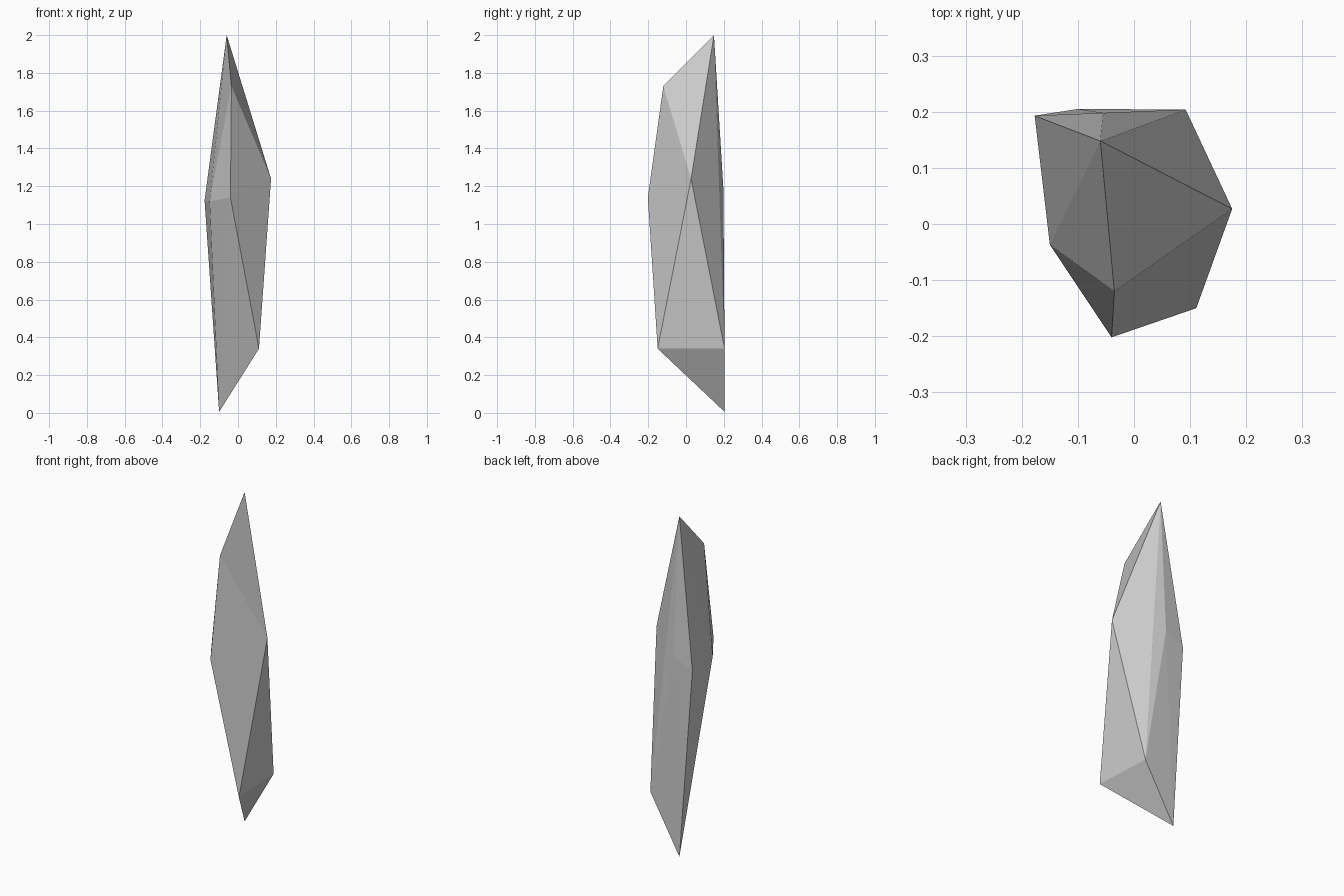
import bpy, bmesh

if "Cube" in bpy.data.objects:
    bpy.data.objects.remove(bpy.data.objects["Cube"])

# Faceted crystal shard: corner points grouped by ring, skinned as a convex shell
tips = [(-0.06, 0.148, 2.0), (-0.10, 0.205, 0.005)]
upper_shoulder = [(-0.035, -0.12, 1.73)]
middle_ring = [(0.175, 0.027, 1.24), (-0.04, -0.202, 1.14), (-0.15, -0.037, 1.12),
               (-0.177, 0.193, 1.125), (-0.055, 0.198, 1.185)]
lower_ring = [(0.111, -0.15, 0.34), (0.092, 0.204, 0.34)]

bm = bmesh.new()
for p in tips + upper_shoulder + middle_ring + lower_ring:
    bm.verts.new(p)
bmesh.ops.convex_hull(bm, input=bm.verts[:])
bmesh.ops.recalc_face_normals(bm, faces=bm.faces[:])

mesh = bpy.data.meshes.new("crystal_shard")
bm.to_mesh(mesh)
bm.free()
shard = bpy.data.objects.new("crystal_shard", mesh)
bpy.context.collection.objects.link(shard)
